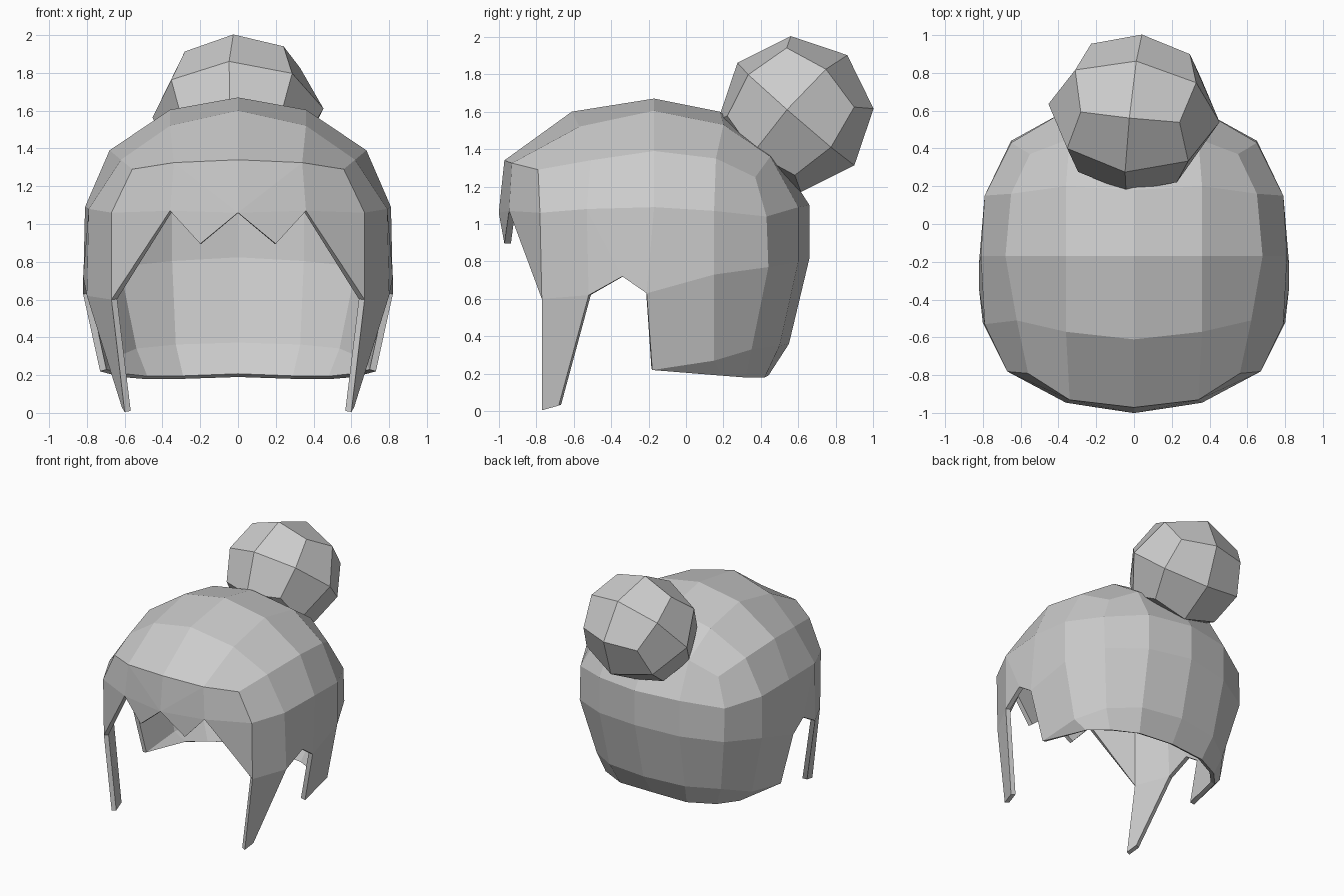
import bpy, bmesh
from math import radians
from mathutils import Matrix

if "Cube" in bpy.data.objects:
    bpy.data.objects.remove(bpy.data.objects["Cube"])


def add_object(name, bm):
    mesh = bpy.data.meshes.new(name)
    bm.to_mesh(mesh)
    bm.free()
    obj = bpy.data.objects.new(name, mesh)
    bpy.context.collection.objects.link(obj)
    return obj


# --- Hair cap: right half, built from rows and rings, then mirrored ---
bm = bmesh.new()


def row(*pts):
    return [bm.verts.new(p) for p in pts]


def bridge(a, b):
    for i in range(len(a) - 1):
        quad = list(dict.fromkeys((a[i], a[i + 1], b[i + 1], b[i])))
        bm.faces.new(quad)


# rings run from front centre, around the side, to back centre
crown = row((0, -.97, 1.34), (.34, -.93, 1.325), (.56, -.79, 1.29),
            (.62, -.51, 1.34), (.68, -.17, 1.39), (.65, .16, 1.35),
            (.55, .37, 1.25), (.34, .45, 1.36), (0, .48, 1.38))
temple = row((0, -1, 1.06), (.36, -.945, 1.07), (.67, -.78, 1.06),
             (.79, -.53, 1.08), (.81, -.17, 1.09), (.79, .15, 1.07),
             (.65, .43, 1.04), (.36, .6, 1.09), (0, .66, 1.1))
ear = row((.82, -.21, .63), (.79, .15, .73), (.65, .44, .77),
          (.36, .6, .8), (0, .66, .82))
nape = row((.73, -.18, .22), (.70, .15, .27), (.56, .35, .33),
           (.34, .5, .35), (0, .55, .36))
hem = [nape[0]] + row((.62, .19, .19), (.50, .32, .18),
                      (.30, .42, .18), (0, .44, .19))

# top of the head
top_front = row((0, -.61, 1.6), (.36, -.57, 1.52)) + [crown[3]]
top_mid = row((0, -.17, 1.67), (.36, -.17, 1.605)) + [crown[4]]
top_back = row((0, .18, 1.6), (.36, .2, 1.53)) + [crown[5]]
rows = [crown[:3], top_front, top_mid, top_back, crown[:5:-1]]
for a, b in zip(rows, rows[1:]):
    bridge(a, b)

# side and back bands
bridge(crown[1:], temple[1:])
bridge(temple[4:], ear)
bridge(ear, nape)
bridge(nape, hem)

# zigzag fringe
point, = row((.2, -.97, .895))
bm.faces.new((crown[0], crown[1], temple[0]))
bm.faces.new((crown[1], temple[1], temple[0]))
bm.faces.new((temple[0], temple[1], point))

# side lock and notch over the ear
lock_front, lock_back, tip_back, tip_front, notch = row(
    (.67, -.77, .6), (.80, -.52, .62), (.615, -.68, .03),
    (.60, -.77, .005), (.82, -.34, .72))
bm.faces.new((temple[1], temple[2], lock_front))
bm.faces.new((temple[2], temple[3], lock_back, lock_front))
bm.faces.new((temple[3], notch, lock_back))
bm.faces.new((temple[3], temple[4], ear[0], notch))
bm.faces.new((lock_front, lock_back, tip_back, tip_front))

bmesh.ops.recalc_face_normals(bm, faces=bm.faces[:])
bm.normal_update()
if top_mid[0].normal.z < 0:
    bmesh.ops.reverse_faces(bm, faces=bm.faces[:])
cap = add_object("hair_cap", bm)
mirror = cap.modifiers.new("mirror", 'MIRROR')
mirror.use_clip = True
shell = cap.modifiers.new("thickness", 'SOLIDIFY')
shell.thickness = .035
shell.offset = -1

# --- Hair bun: cube split once and rounded to a ball ---
bm = bmesh.new()
bmesh.ops.create_cube(bm, size=2)
bmesh.ops.subdivide_edges(bm, edges=bm.edges[:], cuts=1, use_grid_fill=True)
for v in bm.verts:
    v.co = v.co.normalized() * .418
    v.co.x *= 1.09
turn = (Matrix.Translation((0, .587, 1.587))
        @ Matrix.Rotation(radians(-6), 4, 'Z')
        @ Matrix.Rotation(radians(-3), 4, 'Y')
        @ Matrix.Rotation(radians(49), 4, 'X'))
bm.transform(turn)
add_object("hair_bun", bm)
